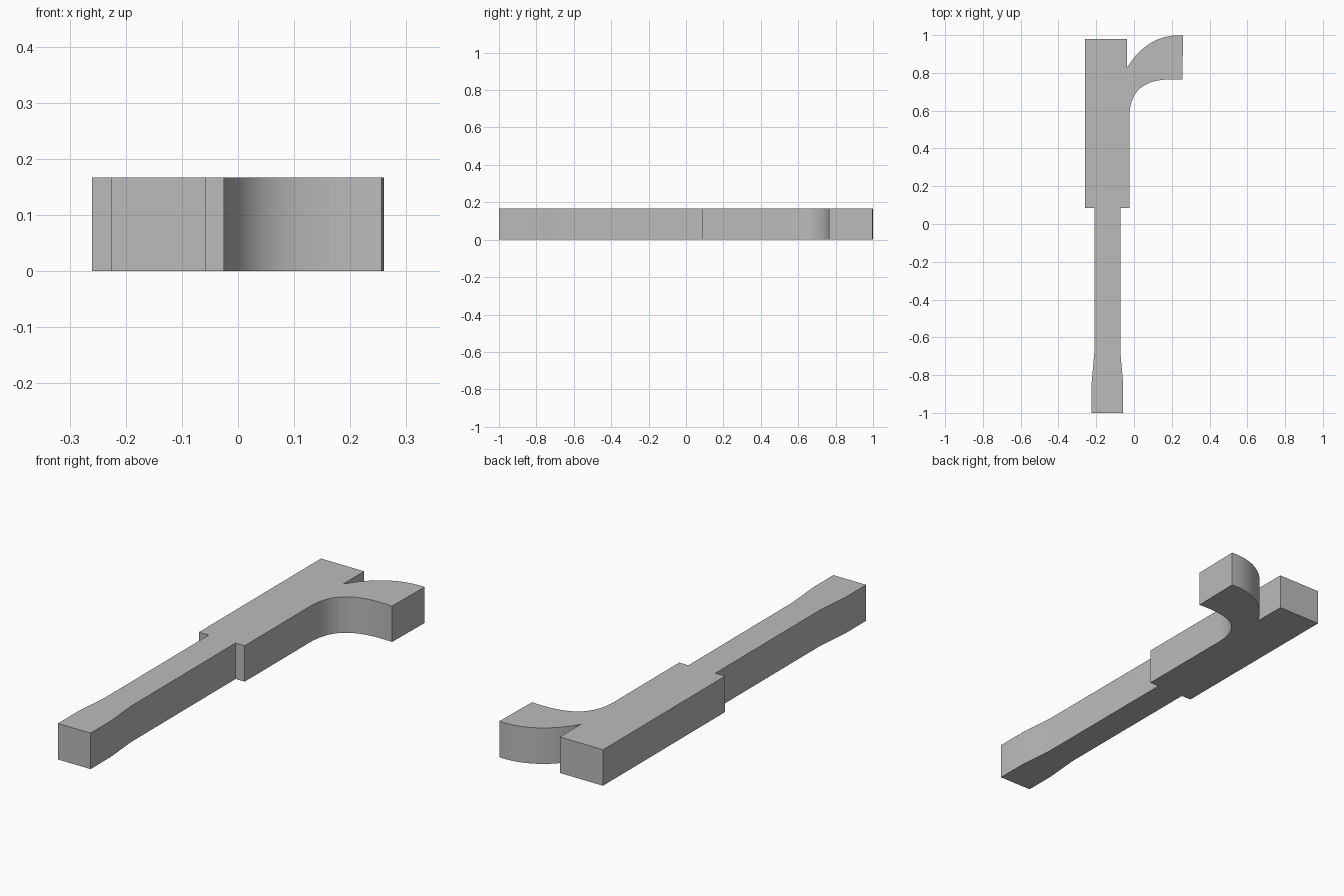
import bpy
import bmesh
from mathutils import Vector
from mathutils.geometry import interpolate_bezier

THICKNESS = 0.167

if "Cube" in bpy.data.objects:
    bpy.data.objects.remove(bpy.data.objects["Cube"], do_unlink=True)

grey = bpy.data.materials.new("plain_grey")
grey.use_nodes = True
colour = (0.5, 0.5, 0.5, 1)
grey.diffuse_color = colour
grey.node_tree.nodes["Principled BSDF"].inputs["Base Color"].default_value = colour


def bezier(a, b, c, d, steps=20):
    """Sample a cubic curve in the plan."""
    return [tuple(p)[:2] for p in
            interpolate_bezier(*(Vector((*q, 0)) for q in (a, b, c, d)), steps)]


# Handle edges: straight shaft flaring to the butt, mirrored about its axis
axis = -0.141
flare = [(0.069, 0.085), (0.069, -0.68), (0.075, -0.75), (0.084, -0.85), (0.084, -1.0)]
handle_left = [(axis + w, y) for w, y in reversed(flare)]
handle_right = [(axis - w, y) for w, y in flare]

# Curved claw sweeping out of the side of the head
claw_inner = bezier((-0.025, 0.56), (-0.025, 0.74), (0.09, 0.775), (0.256, 0.764))
claw_outer = bezier((0.26, 0.998), (0.13, 1.006), (0.03, 0.94), (-0.038, 0.825))

# Complete plan outline, counter-clockwise from the butt
outline = (handle_left + [(-0.025, 0.085)] + claw_inner + claw_outer
           + [(-0.038, 0.98), (-0.26, 0.98), (-0.26, 0.085)] + handle_right)

# Extrude the outline into a solid slab
bm = bmesh.new()
base = bm.faces.new([bm.verts.new((x, y, 0)) for x, y in outline])
top = bmesh.ops.extrude_face_region(bm, geom=[base], use_keep_orig=True)["geom"]
bmesh.ops.translate(bm, vec=(0, 0, THICKNESS),
                    verts=[v for v in top if isinstance(v, bmesh.types.BMVert)])
bmesh.ops.recalc_face_normals(bm, faces=bm.faces)
mesh = bpy.data.meshes.new("hooked_tool")
bm.to_mesh(mesh)
bm.free()
mesh.materials.append(grey)
tool = bpy.data.objects.new("hooked_tool", mesh)
bpy.context.collection.objects.link(tool)

# Smooth the curved walls, keep the corners crisp
bpy.ops.object.select_all(action="DESELECT")
tool.select_set(True)
bpy.context.view_layer.objects.active = tool
bpy.ops.object.shade_smooth_by_angle(angle=0.5)
